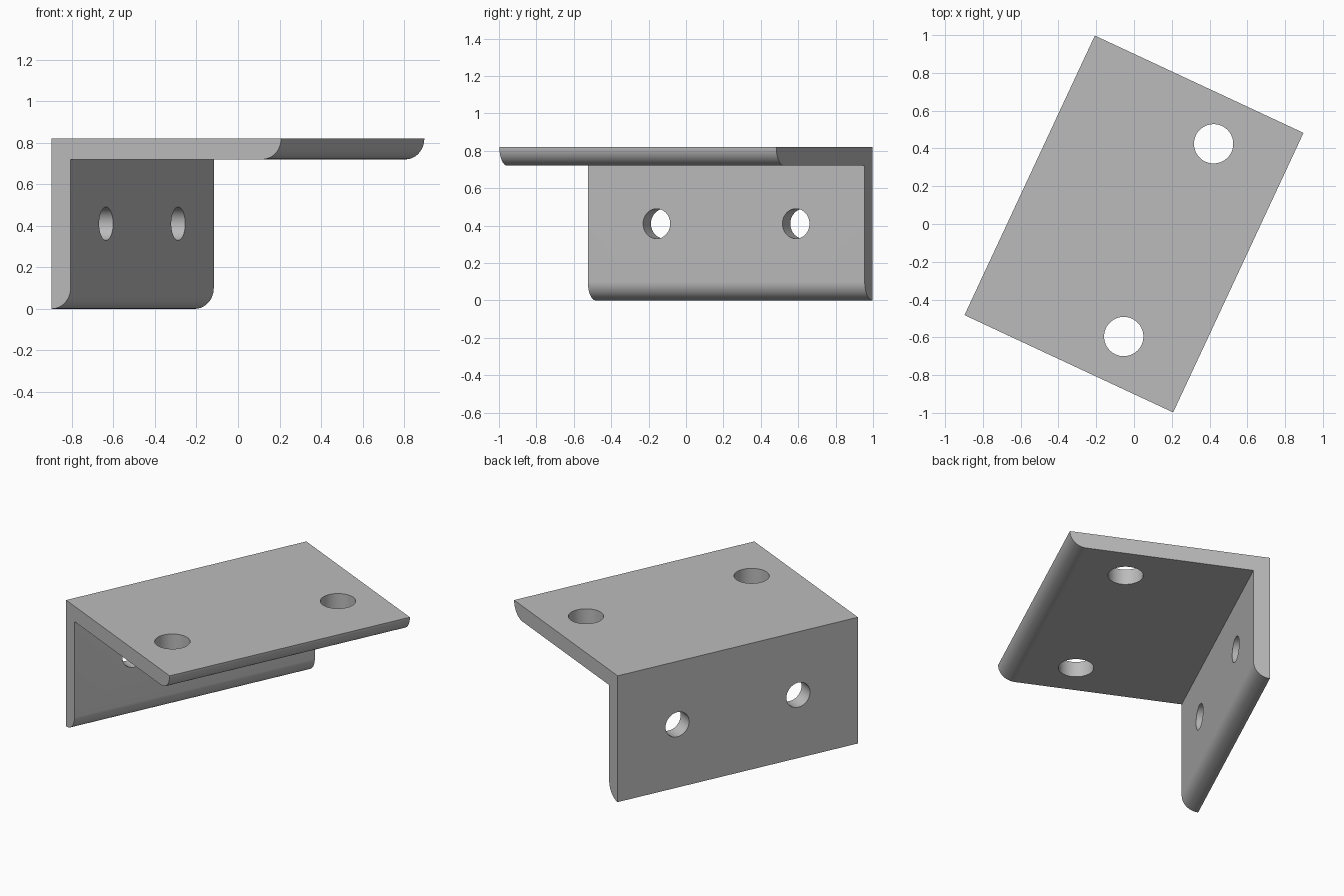
import bpy, bmesh, math
from mathutils import Vector, Matrix

cube = bpy.data.objects.get("Cube")
if cube:
    bpy.data.objects.remove(cube, do_unlink=True)

WIDTH, LENGTH, HEIGHT, THICK = 1.219, 1.633, 0.82, 0.1
TURN = math.radians(-25)

grey = bpy.data.materials.new("plain grey")
grey.use_nodes = True
colour = (0.5, 0.5, 0.5, 1)
grey.diffuse_color = colour
grey.node_tree.nodes["Principled BSDF"].inputs["Base Color"].default_value = colour


def arc(cx, cz, start, end, steps=16):
    """Points on a quarter round of one plate thickness."""
    angles = [math.radians(start + (end - start) * i / steps) for i in range(steps + 1)]
    return [(cx + THICK * math.cos(a), cz + THICK * math.sin(a)) for a in angles]


def add_object(name, bm):
    mesh = bpy.data.meshes.new(name)
    bm.to_mesh(mesh)
    bm.free()
    mesh.materials.append(grey)
    obj = bpy.data.objects.new(name, mesh)
    bpy.context.collection.objects.link(obj)
    return obj


# Angle bracket: L profile with rounded inner tips, extruded along its length
profile = [(0, HEIGHT)]
profile += arc(0, THICK, -90, 0)
profile += [(THICK, HEIGHT - THICK)]
profile += arc(WIDTH - THICK, HEIGHT, -90, 0)
bm = bmesh.new()
face = bm.faces.new([bm.verts.new((x, -LENGTH / 2, z)) for x, z in profile])
extruded = bmesh.ops.extrude_face_region(bm, geom=[face])["geom"]
bmesh.ops.translate(bm, vec=(0, LENGTH, 0),
                    verts=[v for v in extruded if isinstance(v, bmesh.types.BMVert)])
bmesh.ops.recalc_face_normals(bm, faces=bm.faces)
bracket = add_object("angle_bracket", bm)

# Screw holes: two through each plate, mirrored about the middle
bm = bmesh.new()
for side in (-1, 1):
    top = Matrix.Translation((0.812, side * 0.563, HEIGHT - THICK / 2))
    wall = Matrix.Translation((THICK / 2, side * 0.411, 0.41)) @ Matrix.Rotation(math.pi / 2, 4, "Y")
    for place, radius in ((top, 0.104), (wall, 0.08)):
        bmesh.ops.create_cone(bm, cap_ends=True, segments=64, radius1=radius,
                              radius2=radius, depth=THICK * 3, matrix=place)
cutter = add_object("hole_cutter", bm)
cutter.hide_render = True

cut = bracket.modifiers.new("screw_holes", "BOOLEAN")
cut.operation = "DIFFERENCE"
cut.solver = "EXACT"
cut.object = cutter
bpy.context.view_layer.objects.active = bracket
bracket.select_set(True)
bpy.ops.object.modifier_apply(modifier=cut.name)
bpy.data.objects.remove(cutter, do_unlink=True)

# Turn the bracket about the vertical axis through its middle
bracket.data.transform(Matrix.Rotation(TURN, 4, "Z") @ Matrix.Translation((-WIDTH / 2, 0, 0)))
bpy.ops.object.shade_smooth_by_angle(angle=math.radians(30))
